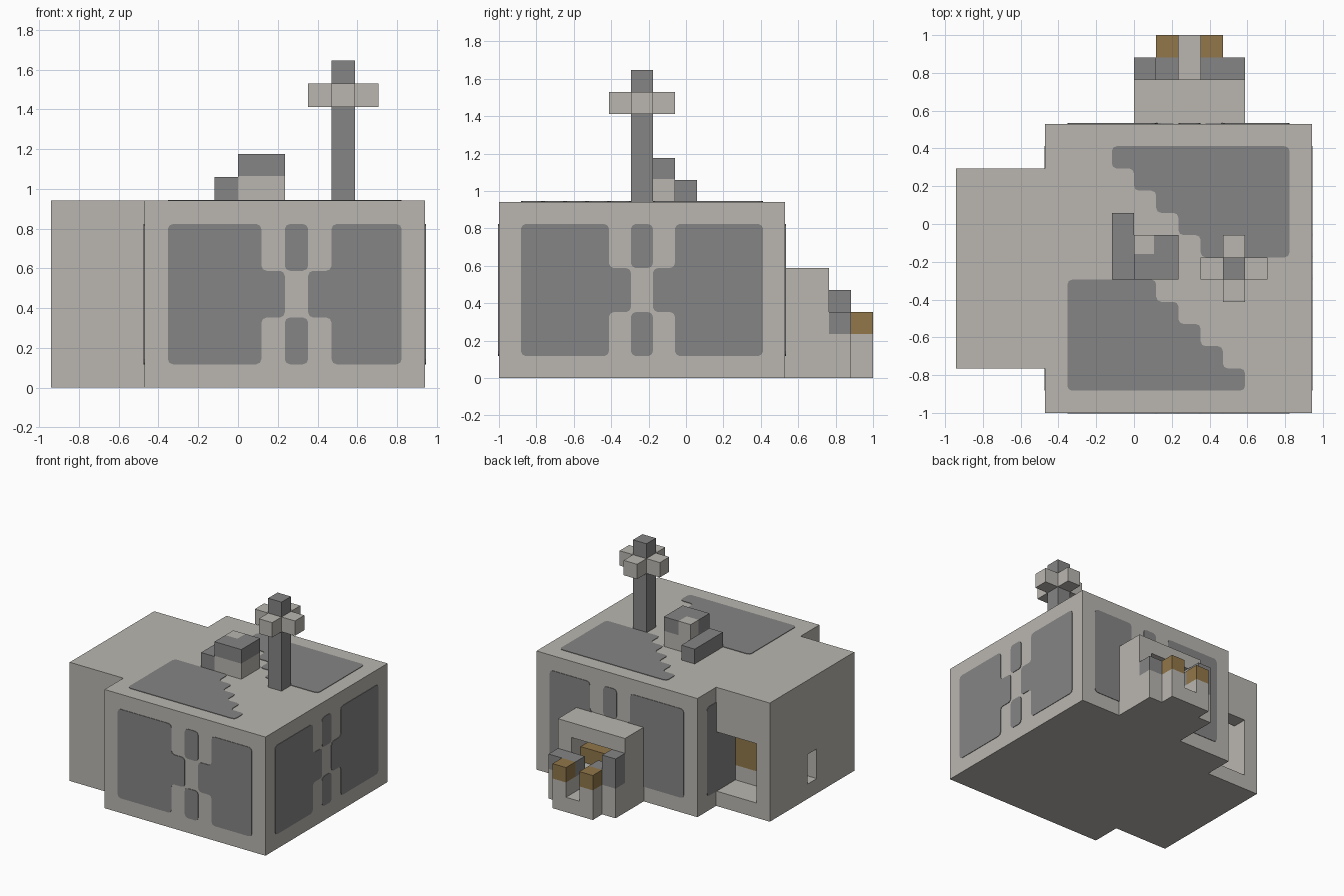
import bpy, bmesh
from mathutils import Vector

U = 2 / 17  # one block of the building grid

cube = bpy.data.objects.get("Cube")
if cube:
    bpy.data.objects.remove(cube, do_unlink=True)


def material(name, rgb):
    m = bpy.data.materials.new(name)
    m.use_nodes = True
    m.diffuse_color = (*rgb, 1)
    m.node_tree.nodes["Principled BSDF"].inputs["Base Color"].default_value = (*rgb, 1)
    return m


LIGHT = material("pale stone", (0.49, 0.47, 0.435))
DARK = material("dark stone", (0.235, 0.235, 0.235))
BROWN = material("brown wood", (0.283, 0.184, 0.068))


def pos(i, j, k):
    """Grid position to model space."""
    return Vector(((i - 8) * U, (j - 8.5) * U, k * U))


def finish(name, bm, mat):
    bmesh.ops.recalc_face_normals(bm, faces=bm.faces)
    mesh = bpy.data.meshes.new(name)
    bm.to_mesh(mesh)
    bm.free()
    ob = bpy.data.objects.new(name, mesh)
    bpy.context.collection.objects.link(ob)
    if mat:
        mesh.materials.append(mat)
    return ob


def prism(name, outline, height, mat):
    """Footprint on the ground, raised to a height."""
    bm = bmesh.new()
    face = bm.faces.new([bm.verts.new(pos(i, j, 0)) for i, j in outline])
    new = bmesh.ops.extrude_face_region(bm, geom=[face])["geom"]
    bmesh.ops.translate(bm, vec=(0, 0, height * U),
                        verts=[v for v in new if isinstance(v, bmesh.types.BMVert)])
    return finish(name, bm, mat)


def box(name, lo, hi, mat=None):
    bm = bmesh.new()
    bmesh.ops.create_cube(bm, size=1)
    a, b = pos(*lo), pos(*hi)
    for v in bm.verts:
        v.co = (a + b) / 2 + v.co * (b - a)
    return finish(name, bm, mat)


def cut(target, lo, hi):
    """Remove a box-shaped space."""
    cutter = box("cutter", lo, hi)
    cutter.hide_render = True
    mod = target.modifiers.new("cut", "BOOLEAN")
    mod.operation, mod.solver, mod.object = "DIFFERENCE", "EXACT", cutter
    bpy.context.view_layer.objects.active = target
    bpy.ops.object.modifier_apply(modifier="cut")
    bpy.data.objects.remove(cutter, do_unlink=True)


def plate(name, outline, place, normal):
    """Thin painted panel with clipped corners."""
    bm = bmesh.new()
    bm.faces.new([bm.verts.new(place(a, b)) for a, b in outline])
    bmesh.ops.bevel(bm, geom=bm.verts[:], offset=0.026, segments=2,
                    profile=0.5, affect="VERTICES")
    n = Vector(normal) * 0.004
    new = bmesh.ops.extrude_face_region(bm, geom=bm.faces[:])["geom"]
    bmesh.ops.translate(bm, vec=n, verts=[v for v in new if isinstance(v, bmesh.types.BMVert)])
    return finish(name, bm, DARK)


# House and side wing, with the hollow wing's doorway and window
house = prism("house", [(4, 0), (16, 0), (16, 13), (4, 13), (4, 11),
                        (0, 11), (0, 2), (4, 2)], 8, LIGHT)
cut(house, (1, 3, 1), (4, 10, 7))
cut(house, (1, 9, 1), (4, 11.5, 5))
cut(house, (-0.5, 6, 1), (1.5, 7, 3))
box("wing_bench", (2, 8, 1), (4, 9, 2), LIGHT)
box("wing_cupboard", (2, 8, 2), (4, 9, 5), BROWN)


# Wall panels: two big shapes with a tongue, two short bars between
def wall_panels(name, start, left, right, place, normal):
    a, e = start + left, start + left + 3
    z = e + right
    plate(name + "_panel_a", [(start, 1), (a, 1), (a, 3), (a + 1, 3), (a + 1, 5),
                              (a, 5), (a, 7), (start, 7)], place, normal)
    plate(name + "_panel_b", [(z, 1), (e, 1), (e, 3), (e - 1, 3), (e - 1, 5),
                              (e, 5), (e, 7), (z, 7)], place, normal)
    for tag, k in (("low", 1), ("high", 5)):
        plate(name + "_bar_" + tag, [(a + 1, k), (a + 2, k), (a + 2, k + 2), (a + 1, k + 2)],
              place, normal)


wall_panels("front", 5, 4, 3, lambda a, k: pos(a, 0, k), (0, -1, 0))
wall_panels("back", 5, 4, 3, lambda a, k: pos(a, 13, k), (0, 1, 0))
wall_panels("left", 1, 4, 4, lambda a, k: pos(16, a, k), (1, 0, 0))
wall_panels("right", 1, 4, 4, lambda a, k: pos(4, a, k), (-1, 0, 0))

# Two stepped roof panels, one the half-turn of the other
steps = [(15, 12), (15, 7)]
for s in range(5):
    steps += [(11 - s, 7 + s), (11 - s, 8 + s)]
plate("roof_panel_back", steps, lambda a, b: pos(a, b, 8), (0, 0, 1))
plate("roof_panel_front", [(20 - a, 13 - b) for a, b in steps],
      lambda a, b: pos(a, b, 8), (0, 0, 1))

# Roof blocks
box("roof_beam", (7, 6, 8), (8, 9, 9), DARK)
box("roof_block_base", (8, 6, 8), (10, 8, 9.05), LIGHT)
box("roof_block_cap_front", (8, 6, 9.05), (10, 7.15, 10), DARK)
box("roof_block_cap_back", (8.9, 7.15, 9.05), (10, 8, 10), DARK)
box("roof_block_corner", (8, 7.15, 9.05), (8.9, 8, 10), LIGHT)

# Mast with four arms
box("mast", (12, 6, 8), (13, 7, 14), DARK)
for name, dx, dy in (("left", 1, 0), ("right", -1, 0), ("back", 0, 1), ("front", 0, -1)):
    box("mast_arm_" + name, (12 + dx, 6 + dy, 12), (13 + dx, 7 + dy, 13), LIGHT)

# Back alcove with its stepped base
alcove = box("alcove", (8, 13, 0), (13, 15, 5), LIGHT)
cut(alcove, (9, 12.8, 2), (12, 15.2, 4))
base = prism("alcove_base", [(8, 15), (13, 15), (13, 16), (12, 16), (12, 17),
                             (9, 17), (9, 16), (8, 16)], 2, LIGHT)
cut(base, (10, 14.8, 1), (11, 17.2, 2.5))
box("alcove_shelf", (9, 13, 2), (12, 14, 3), BROWN)
box("ledge_left", (11, 15, 2), (13, 16, 3), DARK)
box("ledge_right", (9, 15, 2), (10, 16, 3), DARK)
box("ledge_post", (8, 15, 2), (9, 16, 4), DARK)
for name, i in (("left", 11), ("right", 9)):
    box("ledge_block_" + name, (i, 16, 2), (i + 1, 17, 3), BROWN)
